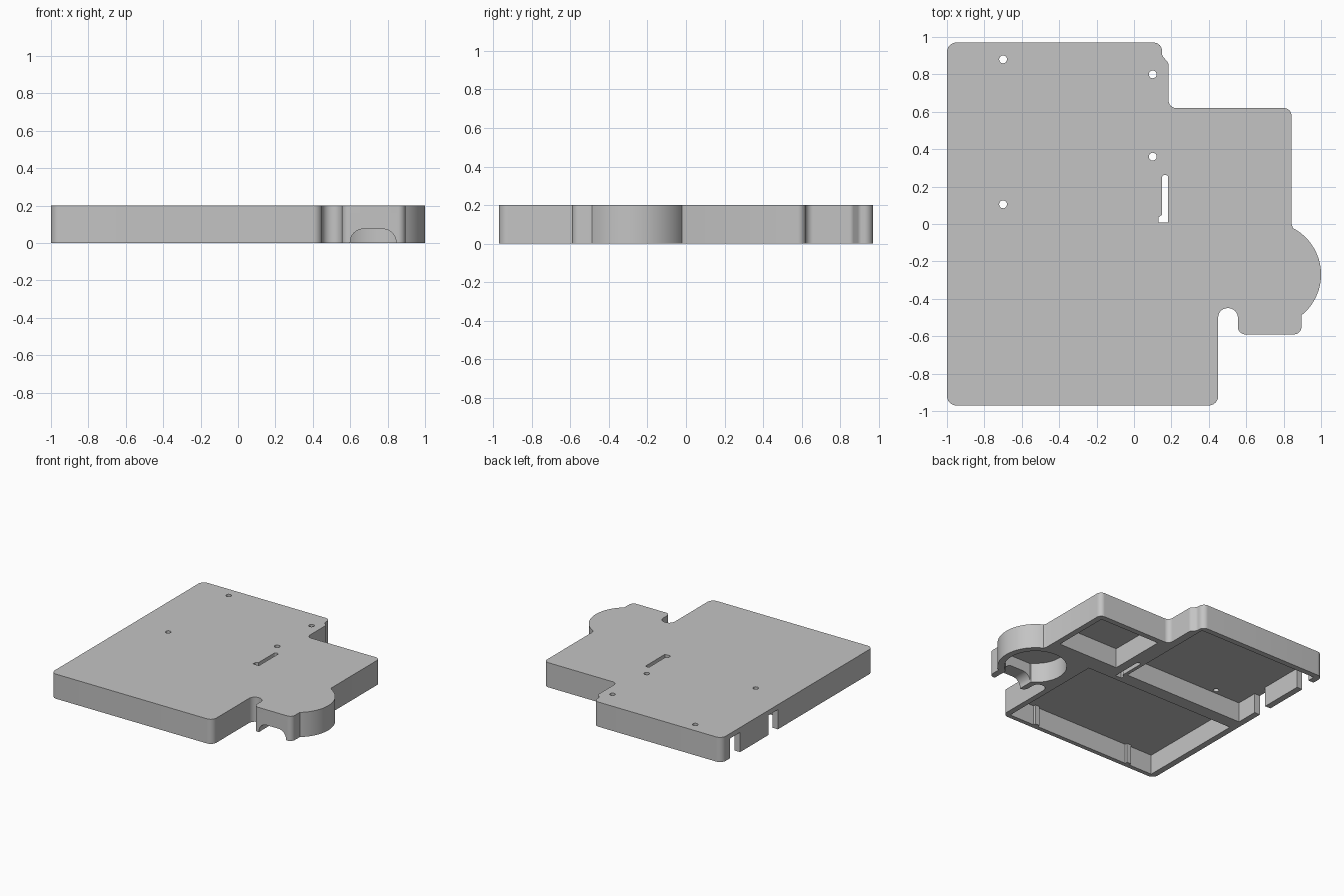
import bpy, bmesh, math
from mathutils import Vector

cube = bpy.data.objects.get("Cube")
if cube:
    bpy.data.objects.remove(cube)

HEIGHT, CEILING = 0.2, 0.16

grey = bpy.data.materials.new("plain grey")
grey.use_nodes = True
colour = (0.55, 0.55, 0.55, 1)
grey.diffuse_color = colour
grey.node_tree.nodes["Principled BSDF"].inputs["Base Color"].default_value = colour


def rounded(corners, steps=8):
    """Outline from (x, y, radius) corners, each one filleted."""
    out = []
    for i, (x, y, r) in enumerate(corners):
        p = Vector((x, y))
        if not r:
            out.append(p)
            continue
        a = (Vector(corners[i - 1][:2]) - p).normalized()
        b = (Vector(corners[(i + 1) % len(corners)][:2]) - p).normalized()
        half = a.angle(b) / 2
        centre = p + (a + b).normalized() * (r / math.sin(half))
        reach = r / math.tan(half)
        start, end = p + a * reach - centre, p + b * reach - centre
        for k in range(steps + 1):
            t = k / steps
            out.append(centre + (start * (1 - t) + end * t).normalized() * r)
    return out


def arc(x, y, r, start, end, steps):
    angles = [math.radians(start + (end - start) * k / steps) for k in range(steps + 1)]
    return [(x + r * math.cos(t), y + r * math.sin(t), 0) for t in angles]


def box(x0, x1, y0, y1):
    return [(x0, y0), (x1, y0), (x1, y1), (x0, y1)]


def prism(name, loops, low, high, upright=False):
    """Fill an outline with holes and extrude it; upright ones run along y."""
    bm = bmesh.new()
    for loop in loops:
        verts = [bm.verts.new((p[0], p[1], low)) for p in loop]
        for i, v in enumerate(verts):
            bm.edges.new((verts[i - 1], v))
    bmesh.ops.triangle_fill(bm, edges=bm.edges[:], use_beauty=True)
    top = bmesh.ops.extrude_face_region(bm, geom=bm.faces[:])
    for item in top["geom"]:
        if isinstance(item, bmesh.types.BMVert):
            item.co.z = high
    if upright:
        for v in bm.verts:
            v.co = (v.co.x, v.co.z, v.co.y)
    bmesh.ops.recalc_face_normals(bm, faces=bm.faces[:])
    mesh = bpy.data.meshes.new(name)
    bm.to_mesh(mesh)
    bm.free()
    mesh.materials.append(grey)
    ob = bpy.data.objects.new(name, mesh)
    bpy.context.scene.collection.objects.link(ob)
    parts.append(ob)


parts = []

# Outer edge, counter-clockwise, split where the front channel opens
front_edge = [(-1, -0.97, 0.05), (0.45, -0.97, 0.05), (0.45, -0.45, 0.05),
              (0.555, -0.45, 0.05), (0.555, -0.59, 0.04)]
right_edge = [(0.895, -0.59, 0.04)] + arc(0.72, -0.27, 0.28, -51, 57, 32) + [
    (0.85, -0.022, 0), (0.842, 0, 0), (0.842, 0.62, 0.04), (0.185, 0.62, 0.04),
    (0.185, 0.86, 0.03), (0.15, 0.9, 0.03), (0.15, 0.97, 0.045), (-1, 0.97, 0.05)]

# Narrow slot, which runs through the cover and the wall below it
slot = rounded([(0.13, 0.008, 0), (0.183, 0.008, 0), (0.183, 0.262, 0.014),
                (0.15, 0.262, 0.014), (0.15, 0.05, 0), (0.13, 0.035, 0)])

# Cover with its screw holes
screws = [arc(x, y, 0.021, 0, 345, 23)
          for x, y in ((-0.7, 0.88), (-0.7, 0.105), (0.1, 0.8), (0.1, 0.36))]
prism("cover", [rounded(front_edge + right_edge), slot] + screws, CEILING, HEIGHT)

# Round pocket under the bump, open to the front through the channel
round_pocket = ([(0.6, -0.59, 0)] + arc(0.72, -0.27, 0.23, -121.5, -417.2, 40)
                + [(0.845, -0.59, 0)])

# Rear left pocket, open to the side through two doorways
rear_pocket = [(x, y, 0) for x, y in (
    (-1, 0.865), (-0.95, 0.865), (-0.95, 0.925), (0.122, 0.925),
    (0.122, 0.07), (-0.95, 0.07), (-0.95, 0.25), (-1, 0.25))]

# Front pocket, with two slim ribs on its front wall
front_pocket = [(-0.95, -0.935)]
for x in (-0.72, 0.16):
    front_pocket += [(x - 0.02, -0.935), (x - 0.02, -0.915),
                     (x + 0.02, -0.915), (x + 0.02, -0.935)]
front_pocket += [(0.405, -0.935), (0.405, -0.035), (-0.95, -0.035)]

# Walls, the free wall between the doorways, and the arch over the channel
prism("walls", [rounded(front_edge + round_pocket + right_edge + rear_pocket),
                front_pocket, box(0.255, 0.795, 0.1, 0.575), slot], 0, CEILING)
prism("doorway_wall", [box(-1, -0.95, 0.37, 0.735)], 0, CEILING)
arch = ([(0.6, CEILING), (0.845, CEILING)] + arc(0.775, 0.005, 0.07, 0, 90, 10)
        + arc(0.67, 0.005, 0.07, 90, 180, 10))
prism("channel_arch", [arch], -0.59, -0.475, upright=True)

# Smooth curved walls, sharp rims
bpy.ops.object.select_all(action='DESELECT')
for ob in parts:
    ob.select_set(True)
bpy.context.view_layer.objects.active = parts[0]
bpy.ops.object.shade_smooth_by_angle(angle=math.radians(30))
